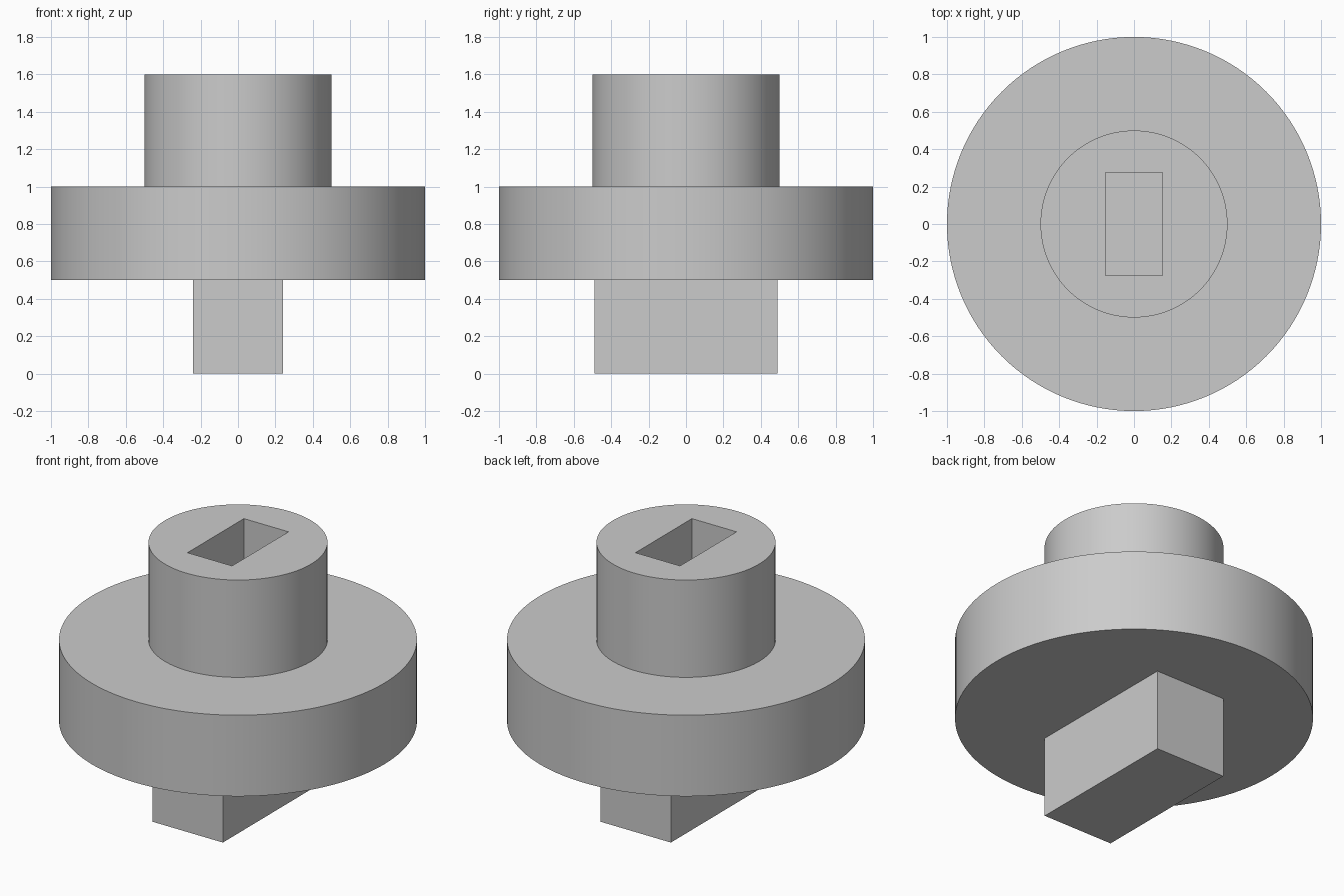
import bpy
import math

cube = bpy.data.objects.get("Cube")
if cube:
    bpy.data.objects.remove(cube, do_unlink=True)

SEGMENTS = 128

# Single plain grey
grey = bpy.data.materials.new("plain_grey")
grey.use_nodes = True
color = (0.6, 0.6, 0.6, 1)
grey.diffuse_color = color
grey.node_tree.nodes["Principled BSDF"].inputs["Base Color"].default_value = color


def disc(name, radius, bottom, top):
    bpy.ops.mesh.primitive_cylinder_add(
        vertices=SEGMENTS, radius=radius, depth=top - bottom,
        location=(0, 0, (bottom + top) / 2))
    return finish(name)


def block(name, width, length, bottom, top):
    bpy.ops.mesh.primitive_cube_add(size=1, location=(0, 0, (bottom + top) / 2))
    bpy.context.object.scale = (width, length, top - bottom)
    bpy.ops.object.transform_apply(location=False, rotation=False, scale=True)
    return finish(name)


def finish(name):
    obj = bpy.context.object
    obj.name = obj.data.name = name
    obj.data.materials.append(grey)
    return obj


def combine(target, tool, operation):
    mod = target.modifiers.new(operation.lower(), "BOOLEAN")
    mod.operation = operation
    mod.solver = "EXACT"
    mod.object = tool
    bpy.context.view_layer.objects.active = target
    bpy.ops.object.modifier_apply(modifier=mod.name)
    bpy.data.objects.remove(tool, do_unlink=True)


# Wide flange with the round hub joined on top
body = disc("flanged_hub", 1.0, 0.5, 1.0)
combine(body, disc("hub", 0.5, 0.9, 1.6), "UNION")

# Rectangular drive tab under the flange
combine(body, block("drive_tab", 0.48, 0.98, 0.0, 0.6), "UNION")

# Rectangular blind socket sunk into the hub
combine(body, block("socket_cutter", 0.304, 0.55, 1.0, 1.8), "DIFFERENCE")

# Smooth round walls, crisp edges
bpy.ops.object.select_all(action="DESELECT")
body.select_set(True)
bpy.context.view_layer.objects.active = body
bpy.ops.object.shade_smooth_by_angle(angle=math.radians(30))
